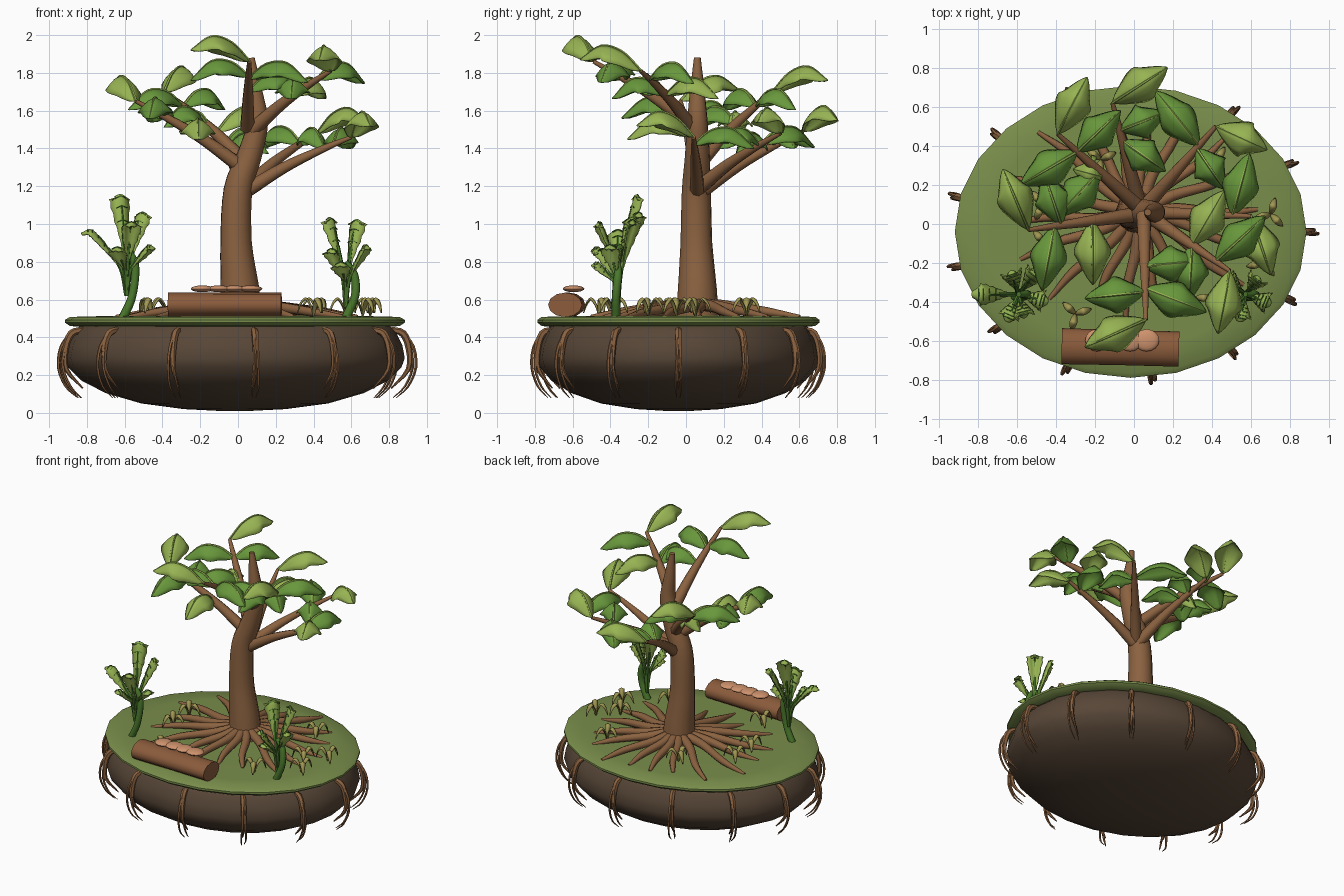
import bpy, bmesh, math, random
from mathutils import Vector as V

if "Cube" in bpy.data.objects:
    bpy.data.objects.remove(bpy.data.objects["Cube"])

random.seed(4)
CX, CY, RX, RY = -0.017, -0.04, 0.9, 0.747
TAU = 2 * math.pi


def mat(name, r, g, b):
    m = bpy.data.materials.new(name)
    m.diffuse_color = [(c / 255) ** 2.2 for c in (r, g, b)] + [1]
    m.use_nodes = True
    m.node_tree.nodes["Principled BSDF"].inputs["Base Color"].default_value = m.diffuse_color
    return m


BARK = mat("bark", 138, 98, 66)
SOIL = mat("soil", 88, 72, 58)
MOSS = mat("moss", 120, 140, 76)
LIGHT = mat("light_leaf", 150, 178, 84)
DARK = mat("dark_leaf", 104, 150, 62)
STEM = mat("stem", 76, 120, 48)
LOG = mat("log_bark", 138, 92, 62)
CAP = mat("mushroom", 205, 145, 108)
STRAW = mat("straw", 160, 150, 84)


def finish(name, bm, m, angle=50, thick=0):
    bmesh.ops.recalc_face_normals(bm, faces=bm.faces)
    me = bpy.data.meshes.new(name)
    bm.to_mesh(me)
    bm.free()
    ob = bpy.data.objects.new(name, me)
    bpy.context.collection.objects.link(ob)
    me.materials.append(m)
    bpy.context.view_layer.objects.active = ob
    bpy.ops.object.select_all(action='DESELECT')
    ob.select_set(True)
    bpy.ops.object.shade_smooth_by_angle(angle=math.radians(angle))
    if thick:
        s = ob.modifiers.new("thickness", 'SOLIDIFY')
        s.thickness, s.offset = thick, 0
    return ob


def spline(pts, n):
    """Catmull-Rom samples through the points, n per span."""
    p = [V(q) for q in pts]
    p = [2 * p[0] - p[1]] + p + [2 * p[-1] - p[-2]]
    out = []
    for i in range(1, len(p) - 2):
        a, b, c, d = p[i - 1:i + 3]
        for k in range(n):
            t = k / n
            out.append(0.5 * (2 * b + (c - a) * t + (2 * a - 5 * b + 4 * c - d) * t * t
                              + (3 * b - a - 3 * c + d) * t ** 3))
    return out + [p[-2]]


def tube(bm, pts, radii, sides=8, n=4):
    """Capped tube; each path point carries its own radius."""
    path = spline(pts, n)
    nrm, rings = V((0.31, 0.83, 0.47)), []
    for i, p in enumerate(path):
        tan = (path[min(i + 1, len(path) - 1)] - path[max(i - 1, 0)]).normalized()
        nrm = (nrm - tan * nrm.dot(tan)).normalized()
        b = tan.cross(nrm)
        j = min(i // n, len(radii) - 2)
        f = i / n - j
        r = radii[j] * (1 - f) + radii[j + 1] * f
        rings.append([bm.verts.new(p + r * (math.cos(TAU * k / sides) * nrm + math.sin(TAU * k / sides) * b))
                      for k in range(sides)])
    for a, c in zip(rings, rings[1:]):
        for k in range(sides):
            bm.faces.new((a[k], a[k - 1], c[k - 1], c[k]))
    bm.faces.new(rings[0])
    bm.faces.new(rings[-1])


def blade(bm, pts, side, width, drop, n=5, cols=6):
    """Arched leaf: a strip along a path whose edges droop below the midrib."""
    path = spline(pts, n)
    rows, L = [], len(path) - 1
    for i, p in enumerate(path):
        tan = (path[min(i + 1, L)] - path[max(i - 1, 0)]).normalized()
        up, w = side.cross(tan), width(i / L)
        rows.append([bm.verts.new(p + side * w * u - up * drop * w * abs(u) ** 1.5)
                     for u in [2 * k / cols - 1 for k in range(cols + 1)]])
    for a, b in zip(rows, rows[1:]):
        for k in range(cols):
            bm.faces.new((a[k], a[k + 1], b[k + 1], b[k]))
    return path


def lathe(name, prof, m, seg=24):
    bm = bmesh.new()
    rings = [[bm.verts.new((CX + RX * f * math.cos(TAU * k / seg), CY + RY * f * math.sin(TAU * k / seg), z))
              for k in range(seg)] for f, z in prof]
    for a, b in zip(rings, rings[1:]):
        for k in range(seg):
            bm.faces.new((a[k - 1], a[k], b[k], b[k - 1]))
    bm.faces.new(rings[0])
    bm.faces.new(rings[-1])
    finish(name, bm, m)


# Soil ball and moss disc
lathe("soil_ball", [(.08, .01), (.3, .02), (.55, .05), (.76, .105), (.9, .17), (.98, .24), (1, .29),
                    (.985, .36), (.945, .43), (.9, .47)], SOIL)
lathe("moss_disc", [(.9, .455), (.97, .46), (1, .478), (1, .492), (.97, .508), (.8, .512), (.3, .515)], MOSS)

# Hanging roots hugging the soil, each with two thin strands
bm = bmesh.new()
for i in range(13):
    def at(f, z, da=0):
        a = TAU * i / 13 + da
        return (CX + (RX * f) * math.cos(a), CY + (RY * (f - .02)) * math.sin(a), z)
    tube(bm, [at(.92, .44), at(.99, .42), at(1.025, .34), at(1.02, .23), at(.92, .13)], [.016, .02, .018, .013, .004], 6, 3)
    for s, f in ((-1, .02), (1, .0)):
        tube(bm, [at(.985, .43), at(1.03 + f, .35, s * .008), at(1.045 + f, .24, s * .014),
                  at(1.0 + f, .14, s * .02), at(.93 + f, .08, s * .012)], [.01, .009, .008, .006, .002], 5, 3)
finish("hanging_roots", bm, BARK)

# Trunk
bm = bmesh.new()
tube(bm, [(.02, .06, .48), (.01, .06, .66), (-.01, .055, .9), (.0, .055, 1.18), (.06, .06, 1.36), (.105, .06, 1.54),
          (.09, .06, 1.7), (.07, .06, 1.88)], [.115, .103, .084, .077, .066, .055, .04, .018], 14, 4)
finish("trunk", bm, BARK)

# Surface roots spreading over the moss
bm = bmesh.new()
for i in range(18):
    a = TAU * (i + .3 * random.random()) / 18
    r = random.uniform(.6, .76) * (1 - .2 * abs(math.sin(a)))
    def at(f, z, da=0):
        return (.02 + f * math.cos(a + da), .06 + f * math.sin(a + da), z)
    tube(bm, [at(.06, .575), at(.35 * r, .56, .06), at(.7 * r, .535, -.03), at(r, .508)], [.034, .029, .024, .011], 8, 4)
finish("surface_roots", bm, BARK)

# Branches
ENDS = [((.03, .08, 1.33), (-.39, .46, 1.7)), ((.03, .09, 1.18), (-.11, .62, 1.49)),
        ((.05, .08, 1.2), (.42, .5, 1.48)), ((.02, .05, 1.3), (-.54, -.03, 1.65)),
        ((.08, .04, 1.5), (.49, -.24, 1.81)), ((.05, .045, 1.51), (.06, -.49, 1.86)),
        ((.05, .06, 1.18), (.6, .04, 1.46))]
BR = []
bm = bmesh.new()
for a, b in ENDS:
    a, b = V(a), V(b)
    pts = [a, a.lerp(b, .35) + V((0, 0, .02)), a.lerp(b, .7) + V((0, 0, .015)), b]
    tube(bm, pts, [.04, .031, .021, .011], 8, 4)
    BR.append(spline(pts, 10))
finish("branches", bm, BARK)

# Tree leaves: branch, position along it, tip x, tip y (end leaves are light)
LEAVES = [(0, 1, -.24, .75), (0, .75, -.07, .58), (0, .75, -.58, .2), (0, .45, -.39, .04), (0, .4, -.31, .28),
          (1, 1, .17, .8), (1, .7, .16, .57), (1, .6, .16, .27),
          (2, 1, .68, .38), (2, .75, .11, .68), (2, .7, .46, .18),
          (3, 1, -.67, .28), (3, .72, -.47, -.34), (3, .65, -.46, .26), (3, .4, -.21, -.31),
          (4, 1, .43, -.56), (4, .8, .67, .04), (4, .5, .46, .17), (4, .5, .28, -.39),
          (5, 1, -.25, -.63), (5, .7, -.25, -.38), (5, .65, .37, -.45), (5, .45, .34, -.19),
          (6, 1, .7, -.26), (6, .8, .59, .36)]
sets = {LIGHT: bmesh.new(), DARK: bmesh.new()}
ribs = bmesh.new()
for k, t, x, y in LEAVES:
    base = BR[k][round(t * 30)]
    tip = V((x, y, base.z + (.06 if t == 1 else -.02)))
    d = tip - base
    side = V((d.y, -d.x, 0)).normalized()
    pts = [base, base + .3 * d + V((0, 0, .08)), base + .65 * d + V((0, 0, .092)), tip]
    target = sets[LIGHT if t == 1 or t in (.4, .5) and x != .28 else DARK]
    path = blade(target, pts, side, lambda s: .003 + .09 * max(0, math.sin(math.pi * s)) ** .72, .85, 6)
    tube(ribs, [p + V((0, 0, .003)) for p in path[::6]], [.008, .007, .006, .002], 5, 4)
finish("light_leaves", sets[LIGHT], LIGHT, 60, .006)
finish("dark_leaves", sets[DARK], DARK, 60, .006)
finish("leaf_midribs", ribs, LIGHT)

# Two trap plants: curved stem and ribbed, toothed pads (offsets from the crown)
PLANTS = [("left", [(-.61, -.37, .5), (-.56, -.37, .62), (-.545, -.36, .78), (-.59, -.36, .88)], (-.59, -.36, .74),
           [(-.04, .12, .39), (.1, .13, .3), (-.24, .0, .21), (.15, -.04, .13), (-.06, -.14, .12), (.03, -.12, .25)]),
          ("right", [(.57, -.37, .5), (.62, -.37, .62), (.615, -.36, .73), (.57, -.36, .8)], (.57, -.36, .68),
           [(-.1, .08, .33), (.07, .09, .32), (.13, -.05, .19), (-.09, -.1, .17), (-.03, -.14, .1)])]
for name, stem, crown, tips in PLANTS:
    bm, pads, ribs = bmesh.new(), bmesh.new(), bmesh.new()
    tube(bm, stem, [.024, .022, .022, .014], 8, 5)
    crown = V(crown)
    for o in tips:
        o = V(o)
        flat = V((o.x, o.y, 0))
        side = V((o.y, -o.x, 0)).normalized()
        mid = crown + .42 * flat + V((0, 0, .62 * o.z))
        knee = crown + .75 * flat + V((0, 0, o.z + .015))
        tube(bm, [crown - V((0, 0, .12)), crown + .12 * o, mid], [.012, .013, .011], 6, 4)
        n = [0]
        def width(s):
            n[0] += 1
            return (.006 + .046 * math.sin(math.pi * min(s, .96) ** 1.6)) * (1.09 if n[0] % 2 else .95)
        p = blade(pads, [crown + .15 * o, mid, knee, crown + o], side, width, .6, 5, 4)
        for q in p[6:-2:2]:
            tube(ribs, [q - side * .03 - V((0, 0, .008)), q + V((0, 0, .004)), q + side * .03 - V((0, 0, .008))],
                 [.003, .004, .003], 4, 2)
        tube(ribs, [p[3], p[8], p[-1]], [.006, .006, .003], 5, 3)
    finish(name + "_plant_stems", bm, STEM)
    finish(name + "_plant_pads", pads, LIGHT, 60, .008)
    finish(name + "_plant_ribs", ribs, STEM)

# Fallen log with shelf mushrooms
bm = bmesh.new()
tube(bm, [(-.37, -.625, .572), (-.07, -.632, .572), (.23, -.64, .572)], [.092, .09, .09], 12, 1)
for v in bm.verts:
    v.co.z = .572 + (v.co.z - .572) * .72
finish("fallen_log", bm, LOG)
bm = bmesh.new()
for x, r in ((-.19, .06), (-.1, .065), (-.02, .062), (.065, .064)):
    res = bmesh.ops.create_uvsphere(bm, u_segments=16, v_segments=8, radius=1)
    for v in res["verts"]:
        v.co = V((x + v.co.x * r, -.595 + v.co.y * .057, .657 + v.co.z * .018))
finish("mushrooms", bm, CAP)

# Arching grass tufts
bm = bmesh.new()
Z = V((0, 0, 1))
for x, y in ((-.47, .1), (-.17, .33), (.4, -.38), (.57, -.05), (.7, .05), (.66, -.2), (-.3, -.46), (-.46, -.1), (.42, .32)):
    for k in range(3):
        a = .6 + k * TAU / 3 + x
        d = V((math.cos(a), math.sin(a), 0))
        c = V((x, y, .51))
        blade(bm, [c, c + .012 * d + .06 * Z, c + .042 * d + .1 * Z, c + .072 * d + .07 * Z, c + .085 * d + .02 * Z],
              V((d.y, -d.x, 0)), lambda s: .003 + .016 * math.sin(math.pi * s), .5, 3, 2)
finish("grass_tufts", bm, STRAW, 60, .004)
